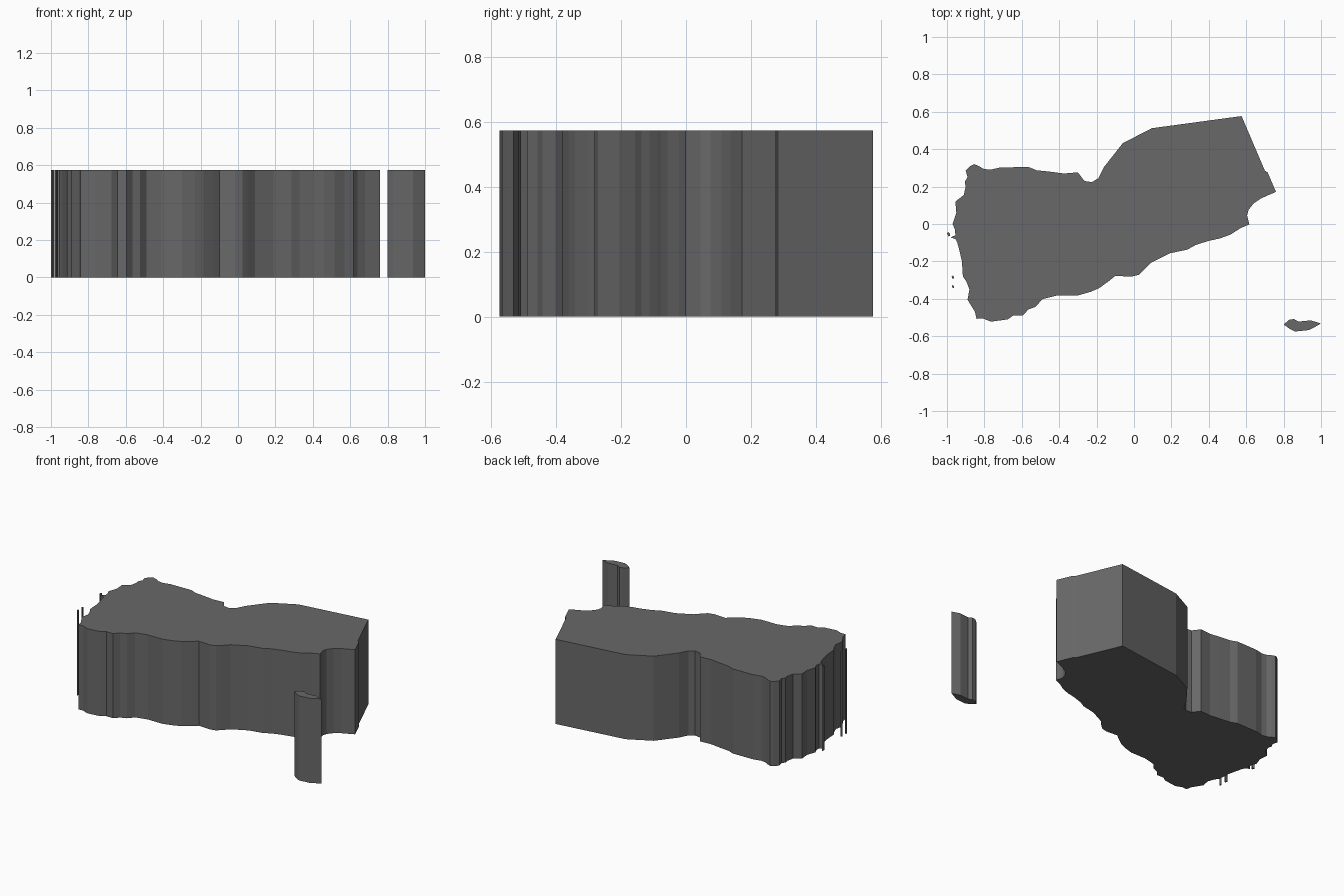
import bpy, bmesh

HEIGHT = 0.574

# Dark grey for all land
dark = bpy.data.materials.new("dark_grey")
dark.diffuse_color = (.14, .14, .14, 1)


def extrude_outline(name, pts):
    """Closed outline pulled straight up from the ground into a slab."""
    bm = bmesh.new()
    base = bm.faces.new([bm.verts.new((x, y, 0)) for x, y in pts])
    bm.normal_update()
    if base.normal.z > 0:
        base.normal_flip()
    top = bmesh.ops.extrude_face_region(bm, geom=[base], use_keep_orig=True)
    moved = [v for v in top["geom"] if isinstance(v, bmesh.types.BMVert)]
    bmesh.ops.translate(bm, verts=moved, vec=(0, 0, HEIGHT))
    bmesh.ops.recalc_face_normals(bm, faces=bm.faces)
    mesh = bpy.data.meshes.new(name)
    bm.to_mesh(mesh)
    bm.free()
    mesh.materials.append(dark)
    obj = bpy.data.objects.new(name, mesh)
    bpy.context.collection.objects.link(obj)
    return obj


# Mainland: northern border, then southern and western coast
north = [
    (-.97, 0), (-.95, .06), (-.955, .12), (-.91, .155), (-.90, .20),
    (-.905, .225), (-.89, .25), (-.90, .285), (-.875, .31), (-.855, .32),
    (-.83, .31), (-.805, .295), (-.77, .29), (-.715, .302), (-.565, .305),
    (-.52, .287), (-.45, .28), (-.375, .27), (-.30, .276), (-.265, .23),
    (-.225, .224), (-.19, .245), (-.16, .305), (-.06, .432), (.095, .512),
    (.575, .577), (.70, .285), (.715, .275), (.759, .172),
]
coast = [
    (.68, .137), (.64, .11), (.612, .075), (.605, .045), (.617, -.002),
    (.57, -.022), (.515, -.057), (.46, -.077), (.40, -.09), (.33, -.112),
    (.285, -.137), (.19, -.157), (.09, -.207), (.05, -.249), (.025, -.272),
    (-.015, -.282), (-.10, -.277), (-.13, -.302), (-.185, -.342), (-.23, -.362),
    (-.30, -.382), (-.41, -.382), (-.49, -.402), (-.525, -.442), (-.565, -.457),
    (-.595, -.49), (-.645, -.489), (-.675, -.51), (-.765, -.522),
    (-.81, -.504), (-.842, -.507), (-.85, -.47), (-.89, -.405), (-.88, -.35),
    (-.895, -.31), (-.915, -.28), (-.92, -.20), (-.935, -.135), (-.945, -.10),
    (-.955, -.08), (-.98, -.072), (-.955, -.06), (-.957, -.03),
]
extrude_outline("mainland", north + coast)

# Large island off the south-east
extrude_outline("east_island", [
    (.80, -.537), (.83, -.512), (.855, -.508), (.88, -.522), (.945, -.515),
    (1.0, -.532), (.97, -.549), (.935, -.567), (.86, -.575), (.83, -.559),
])

# Tiny islets off the west coast: centre and half sizes
for i, (x, y, rx, ry) in enumerate([(-.992, -.055, .008, .012),
                                    (-.969, -.285, .007, .009),
                                    (-.968, -.335, .006, .009)]):
    extrude_outline(f"west_islet_{i + 1}", [
        (x - rx, y + ry * .4), (x, y + ry), (x + rx, y + ry * .3),
        (x + rx, y - ry * .6), (x, y - ry)])
